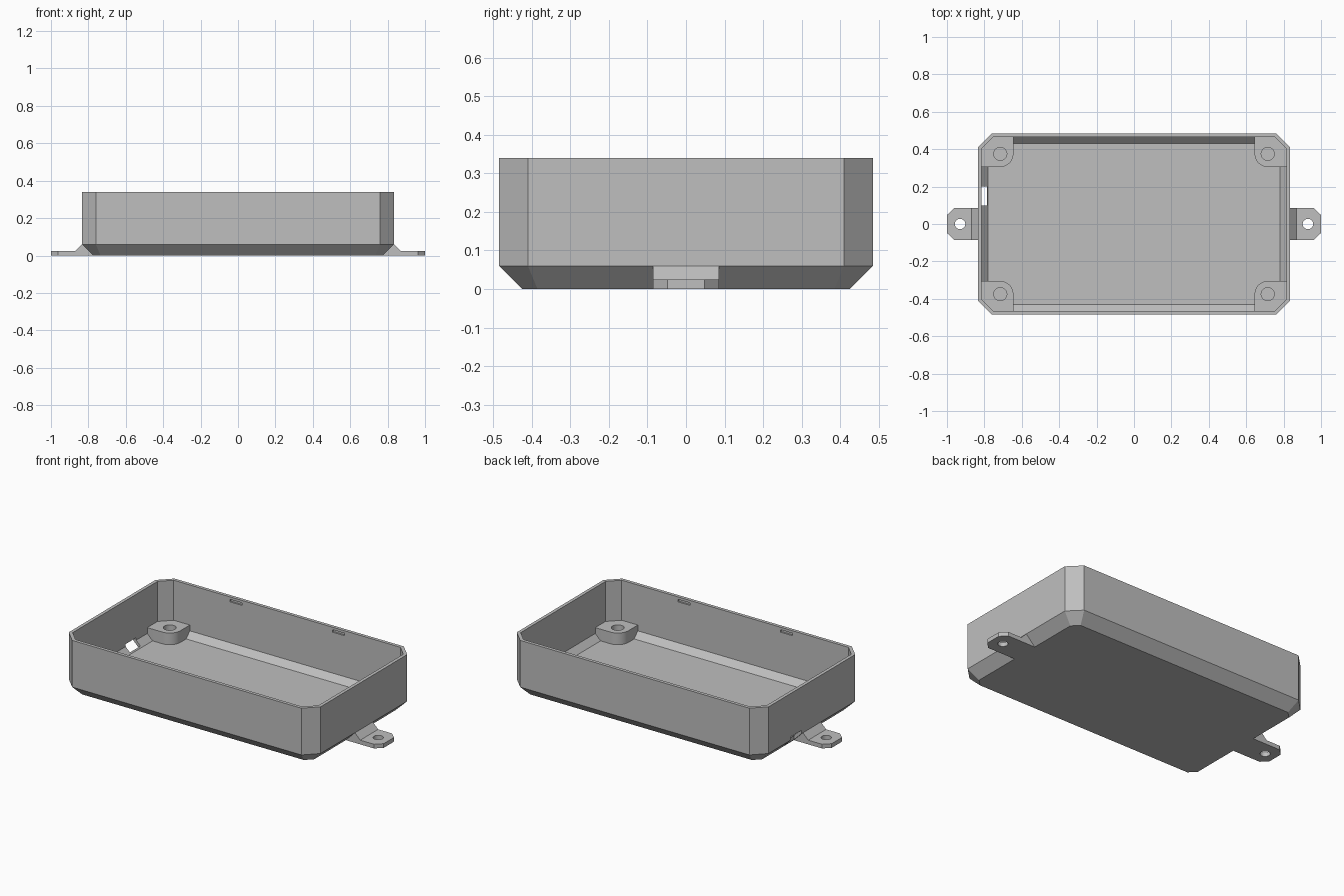
import bpy, bmesh, math

cube = bpy.data.objects.get("Cube")
if cube:
    bpy.data.objects.remove(cube, do_unlink=True)

grey = bpy.data.materials.new("light grey plastic")
grey.use_nodes = True
COLOR = (0.52, 0.52, 0.52, 1)
grey.diffuse_color = COLOR
grey.node_tree.nodes["Principled BSDF"].inputs["Base Color"].default_value = COLOR


def loft(name, rings):
    """Closed solid through rings of equal point count."""
    bm = bmesh.new()
    loops = [[bm.verts.new(p) for p in ring] for ring in rings]
    n = len(loops[0])
    for a, b in zip(loops, loops[1:]):
        for i in range(n):
            j = (i + 1) % n
            bm.faces.new((a[i], a[j], b[j], b[i]))
    bm.faces.new(loops[0][::-1])
    bm.faces.new(loops[-1])
    bmesh.ops.recalc_face_normals(bm, faces=bm.faces)
    mesh = bpy.data.meshes.new(name)
    bm.to_mesh(mesh)
    bm.free()
    mesh.materials.append(grey)
    obj = bpy.data.objects.new(name, mesh)
    bpy.context.collection.objects.link(obj)
    return obj


def at(points, z):
    return [(x, y, z) for x, y in points]


def box(x, y, z):
    ring = [(x[0], y[0]), (x[1], y[0]), (x[1], y[1]), (x[0], y[1])]
    return loft("cutter", [at(ring, z[0]), at(ring, z[1])])


def cylinder(x, y, r, z0, z1):
    n = 32
    ring = [(x + r * math.cos(math.tau * i / n), y + r * math.sin(math.tau * i / n))
            for i in range(n)]
    return loft("cutter", [at(ring, z0), at(ring, z1)])


def cut(obj, cutters):
    for c in cutters:
        c.hide_render = True
        mod = obj.modifiers.new("cut", 'BOOLEAN')
        mod.operation = 'DIFFERENCE'
        mod.solver = 'EXACT'
        mod.object = c
    deps = bpy.context.evaluated_depsgraph_get()
    mesh = bpy.data.meshes.new_from_object(obj.evaluated_get(deps))
    obj.modifiers.clear()
    obj.data = mesh
    for c in cutters:
        bpy.data.objects.remove(c, do_unlink=True)


W, D, H, C = 0.835, 0.485, 0.34, 0.075   # half width, half depth, height, corner
WALL, FLOOR, SLOPE = 0.02, 0.03, 0.06


def octagon(inset, z):
    w, d = W - inset, D - inset
    c = C - inset * (2 - math.sqrt(2))
    return at([(w, c - d), (w, d - c), (w - c, d), (c - w, d),
               (-w, d - c), (-w, c - d), (c - w, -d), (w - c, -d)], z)


# Tray: chamfered octagonal shell, open at the top
tray = loft("tray", [octagon(SLOPE, 0), octagon(0, SLOPE), octagon(0, H),
                     octagon(WALL, H), octagon(WALL, FLOOR + 0.035),
                     octagon(WALL + 0.035, FLOOR)])

# Cable slot in the right wall, lid catches in the long walls
cutters = [box((-0.9, -0.787), (0.1, 0.2), (0.012, 0.08))]
for sx in (-1, 1):
    for sy in (-1, 1):
        y = sorted((sy * 0.45, sy * 0.475))
        cutters.append(box((sx * 0.34 - 0.04, sx * 0.34 + 0.04), y, (0.31, 0.325)))
cut(tray, cutters)

# Screw posts in the four corners, rounded towards the middle
BX, BY, BR = 0.715, 0.375, 0.07


def post_ring(sx, sy, wx, wy, c, z):
    arc = [math.pi + math.pi / 2 * i / 10 for i in range(11)]
    pts = [(BX + BR * math.cos(a), BY + BR * math.sin(a)) for a in arc]
    pts += [(wx, BY - BR), (wx, wy - c), (wx - c, wy), (BX - BR, wy)]
    return at([(sx * x, sy * y) for x, y in pts], z)


for sx, side in ((-1, "right"), (1, "left")):
    for sy, end in ((-1, "front"), (1, "back")):
        post = loft(f"{end}_{side}_screw_post", [
            post_ring(sx, sy, 0.788, 0.438, 0.05, 0.027),
            post_ring(sx, sy, 0.82, 0.47, 0.066, 0.065),
            post_ring(sx, sy, 0.82, 0.47, 0.066, 0.1)])
        cut(post, [cylinder(sx * BX, sy * BY, 0.035, FLOOR + 0.002, 0.2)])

# Mounting ears with clipped ends, each with a sloped gusset
T, E = 0.025, 0.085
for s, side in ((-1, "right"), (1, "left")):
    outline = [(0.775, -E), (0.962, -E), (1, -0.048), (1, 0.048), (0.962, E), (0.775, E)]
    outline = [(s * x, y) for x, y in outline]
    ear = loft(f"{side}_mounting_ear", [at(outline, 0), at(outline, T)])
    cut(ear, [cylinder(s * 0.93, 0, 0.028, -0.1, 0.1)])
    wedge = [(0.8, T), (W, SLOPE), (0.87, T)]
    loft(f"{side}_ear_gusset", [[(s * x, y, z) for x, z in wedge] for y in (-E, E)])

# Smooth the round walls, keep edges crisp
for obj in bpy.context.collection.objects:
    if obj.type == 'MESH' and ("post" in obj.name or "ear" in obj.name):
        bpy.ops.object.select_all(action='DESELECT')
        obj.select_set(True)
        bpy.context.view_layer.objects.active = obj
        bpy.ops.object.shade_smooth_by_angle(angle=math.radians(30))
